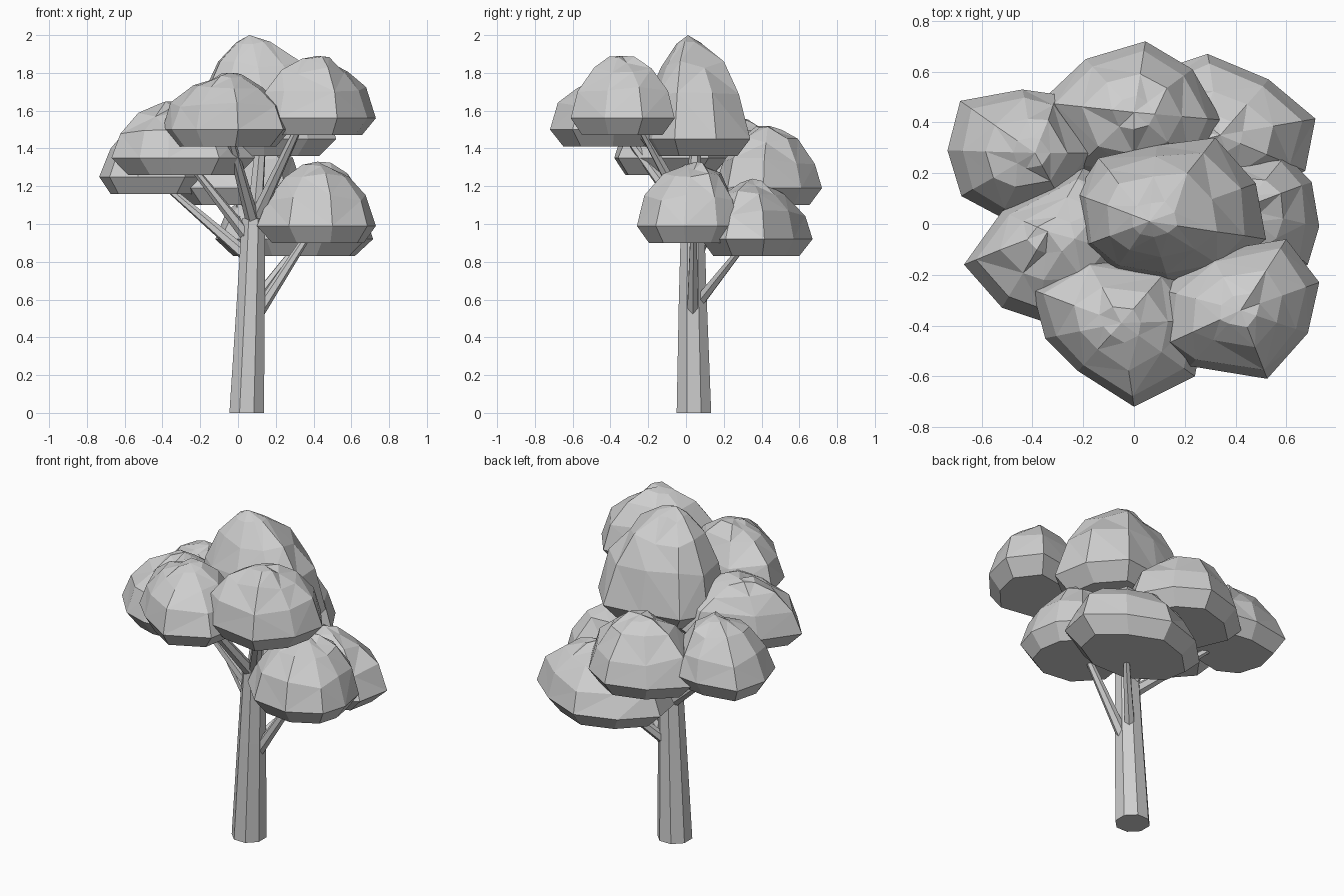
import bpy, bmesh, math, random
from mathutils import Vector

if "Cube" in bpy.data.objects:
    bpy.data.objects.remove(bpy.data.objects["Cube"])

random.seed(4)
grey = bpy.data.materials.new("plain_grey")
grey.diffuse_color = (0.62, 0.62, 0.62, 1)
grey.use_nodes = True
grey.node_tree.nodes["Principled BSDF"].inputs["Base Color"].default_value = grey.diffuse_color


def finish(name, bm):
    """Turn a bmesh into a flat shaded object."""
    bmesh.ops.recalc_face_normals(bm, faces=bm.faces)
    mesh = bpy.data.meshes.new(name)
    bm.to_mesh(mesh)
    bm.free()
    mesh.materials.append(grey)
    obj = bpy.data.objects.new(name, mesh)
    bpy.context.collection.objects.link(obj)
    return obj


def loft(bm, rings):
    """Skin between successive rings of vertices with equal counts."""
    for low, high in zip(rings, rings[1:]):
        n = len(low)
        for i in range(n):
            j = (i + 1) % n
            bm.faces.new((low[i], low[j], high[j], high[i]))


def limb(name, stations, sides):
    """Tapered limb through (x, y, z, radius) stations, with level end rings."""
    bm = bmesh.new()
    rings = []
    for x, y, z, r in stations:
        angles = [math.tau * (i + 0.5) / sides for i in range(sides)]
        rings.append([bm.verts.new((x + r * math.cos(a), y + r * math.sin(a), z))
                      for a in angles])
    loft(bm, rings)
    bm.faces.new(rings[0])
    bm.faces.new(rings[-1])
    return finish(name, bm)


def branch(name, start, end, r0, r1, sides=6):
    """Tapered straight branch with ends square to its axis."""
    a, b = Vector(start), Vector(end)
    axis = b - a
    bm = bmesh.new()
    bmesh.ops.create_cone(bm, cap_ends=True, segments=sides,
                          radius1=r0, radius2=r1, depth=axis.length)
    turn = axis.to_track_quat('Z', 'Y')
    for v in bm.verts:
        v.co = turn @ v.co + (a + b) / 2
    return finish(name, bm)


# height fraction and width fraction of the dome rings above the rim
DOME = ((0.56, 0.85), (0.82, 0.55), (0.95, 0.24))
TALL_DOME = ((0.52, 0.84), (0.76, 0.58), (0.92, 0.24))


def foliage(name, peak, base, rim, dome=DOME):
    """Flat-bottomed faceted clump: undercut, wide rim, crumpled dome."""
    bm = bmesh.new()
    rim = [Vector(q) for q in rim]
    c, p = sum(rim, Vector((0, 0))) / len(rim), Vector(peak[:2])
    height = peak[2] - base
    levels = [(base, 0.77, 0), (base + 0.09, 1.0, 0)]
    levels += [(base + height * h, w, 1) for h, w in dome]
    rings = []
    for z, width, crumple in levels:
        # rings lean towards the peak as they narrow
        mid = c.lerp(p, crumple * (1 - width))
        ring = []
        for q in rim:
            xy = mid + (q - c) * width * (1 + crumple * random.uniform(-0.04, 0.04))
            dz = crumple * random.uniform(-0.02, 0.02)
            ring.append(bm.verts.new((xy.x, xy.y, z + dz)))
        rings.append(ring)
    loft(bm, rings)
    bm.faces.new(rings[0])
    tip = bm.verts.new(peak)
    top = rings[-1]
    for i in range(len(top)):
        bm.faces.new((top[i], top[(i + 1) % len(top)], tip))
    # triangulate the dome so every facet is flat
    bmesh.ops.triangulate(bm, faces=[f for f in bm.faces if len(f.verts) == 4
                                     and f.calc_center_median().z > base + 0.1])
    return finish(name, bm)


# trunk, narrowing into the leader that carries the crown
limb("trunk", [(0.046, 0.042, 0, 0.099), (0.068, 0.036, 0.6, 0.08),
               (0.082, 0.035, 1.03, 0.066)], 8)
branch("leader", (0.085, 0.035, 1.0), (0.12, 0.05, 1.42), 0.045, 0.03)

# side branches
branch("branch_right", (0.10, 0.035, 0.52), (0.37, 0.04, 0.94), 0.034, 0.02)
branch("branch_back_right", (0.09, 0.07, 0.59), (0.31, 0.30, 0.88), 0.032, 0.018)
branch("branch_back_left", (0.05, 0.05, 0.83), (-0.37, 0.22, 1.19), 0.036, 0.018)
branch("branch_left", (0.06, 0.03, 0.92), (-0.24, -0.05, 1.30), 0.036, 0.018)
branch("branch_back", (0.07, 0.06, 0.88), (0.0, 0.36, 1.14), 0.034, 0.02)
branch("branch_front", (0.08, 0.02, 1.01), (-0.04, -0.30, 1.45), 0.038, 0.022)
branch("branch_front_right", (0.09, 0.03, 1.02), (0.32, -0.24, 1.51), 0.038, 0.02)

# foliage clumps: peak, base height, rim outline
foliage("foliage_front", (-0.05, -0.39, 1.80), 1.41,
        ((-0.40, -0.26), (-0.35, -0.45), (-0.22, -0.58), (0.0, -0.72),
         (0.24, -0.60), (0.28, -0.38), (0.14, -0.17), (-0.19, -0.13)))
foliage("foliage_front_right", (0.42, -0.34, 1.89), 1.47,
        ((0.73, -0.23), (0.685, -0.43), (0.525, -0.61), (0.22, -0.56),
         (0.09, -0.49), (0.11, -0.26), (0.30, -0.11), (0.60, -0.06)))
foliage("foliage_crown", (0.06, 0.01, 2.0), 1.36,
        ((0.32, 0.34), (0.09, 0.31), (-0.14, 0.26), (-0.23, 0.12),
         (-0.21, -0.09), (-0.08, -0.19), (0.14, -0.24), (0.37, -0.18),
         (0.52, -0.06), (0.48, 0.16)), TALL_DOME)
foliage("foliage_left", (-0.34, -0.03, 1.65), 1.26,
        ((-0.67, -0.16), (-0.52, -0.33), (-0.37, -0.38), (-0.10, -0.36),
         (0.09, -0.15), (0.03, 0.12), (-0.20, 0.22), (-0.52, 0.05)))
foliage("foliage_back_left", (-0.39, 0.28, 1.56), 1.16,
        ((-0.685, 0.485), (-0.44, 0.53), (-0.30, 0.51), (-0.15, 0.28),
         (-0.28, 0.08), (-0.53, 0.03), (-0.68, 0.11), (-0.735, 0.29)))
foliage("foliage_back", (0.0, 0.44, 1.52), 1.10,
        ((-0.19, 0.65), (0.045, 0.72), (0.23, 0.61), (0.345, 0.41),
         (0.25, 0.22), (0.0, 0.15), (-0.25, 0.20), (-0.37, 0.48)))
foliage("foliage_back_right", (0.34, 0.35, 1.24), 0.83,
        ((0.29, 0.67), (0.53, 0.57), (0.715, 0.415), (0.675, 0.21),
         (0.45, 0.08), (0.15, 0.08), (-0.09, 0.24), (-0.12, 0.42), (0.05, 0.59)))
foliage("foliage_right", (0.42, 0.06, 1.33), 0.90,
        ((0.60, 0.27), (0.70, 0.165), (0.73, -0.01), (0.685, -0.16),
         (0.50, -0.26), (0.27, -0.23), (0.10, -0.05), (0.13, 0.15), (0.36, 0.28)))
